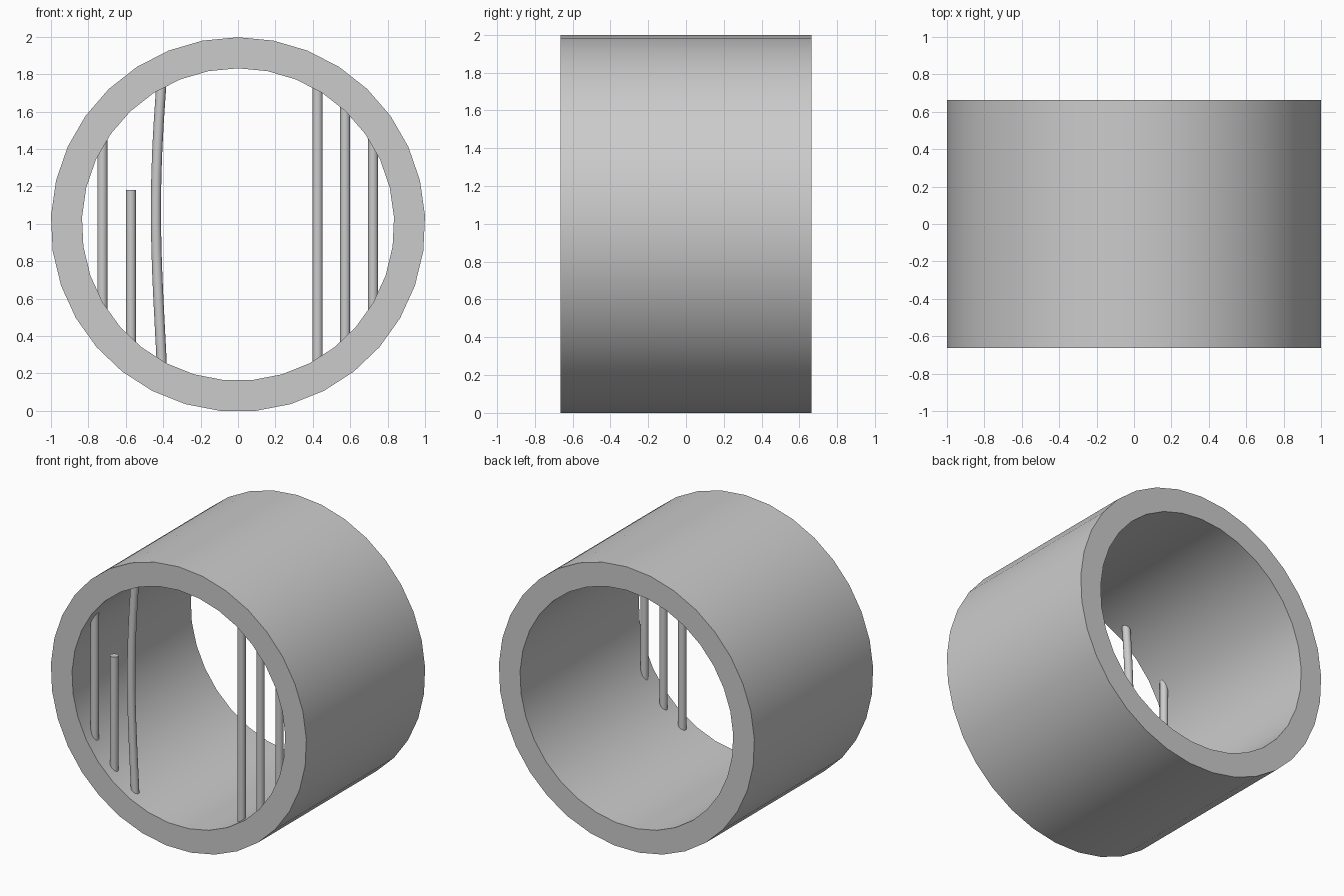
import bpy, bmesh
from math import sin, cos, pi, sqrt, radians

if "Cube" in bpy.data.objects:
    bpy.data.objects.remove(bpy.data.objects["Cube"])

SIDES = 33
R_OUT, R_IN, HALF = 1.001, 0.835, 0.664
CZ = R_OUT * cos(pi / SIDES)      # flat side rests on the ground
BAR_R, BAR_Y = 0.027, -0.567


def finish(name, bm):
    bmesh.ops.recalc_face_normals(bm, faces=bm.faces[:])
    mesh = bpy.data.meshes.new(name)
    bm.to_mesh(mesh)
    bm.free()
    ob = bpy.data.objects.new(name, mesh)
    bpy.context.collection.objects.link(ob)
    bpy.ops.object.select_all(action='DESELECT')
    ob.select_set(True)
    bpy.context.view_layer.objects.active = ob
    bpy.ops.object.shade_smooth_by_angle(angle=radians(30))
    return ob


def skin(bm, loops, closed=False):
    # Bridge consecutive vertex loops with quads
    n = len(loops[0])
    pairs = list(zip(loops, loops[1:]))
    if closed:
        pairs.append((loops[-1], loops[0]))
    for a, b in pairs:
        for i in range(n):
            j = (i + 1) % n
            bm.faces.new((a[i], a[j], b[j], b[i]))


# Thick pipe lying along y
bm = bmesh.new()
loops = []
for r, y in ((R_OUT, -HALF), (R_OUT, HALF), (R_IN, HALF), (R_IN, -HALF)):
    loops.append([bm.verts.new((r * sin(2 * pi * i / SIDES), y,
                                CZ + r * cos(2 * pi * i / SIDES)))
                  for i in range(SIDES)])
skin(bm, loops, closed=True)
finish("pipe", bm)


def bar(name, path, sides=16):
    # Round upright bar through (x, z) points
    bm = bmesh.new()
    loops = [[bm.verts.new((x + BAR_R * cos(2 * pi * i / sides),
                            BAR_Y + BAR_R * sin(2 * pi * i / sides), z))
              for i in range(sides)] for x, z in path]
    skin(bm, loops)
    bm.faces.new(loops[0])
    bm.faces.new(loops[-1])
    finish(name, bm)


def reach(x):
    # Half height that buries the bar end inside the pipe wall
    return sqrt(0.91 ** 2 - x * x)


# Straight bars
for i, x in enumerate((-0.725, 0.426, 0.573, 0.722)):
    h = reach(x)
    bar(f"straight_bar_{i + 1}", [(x, CZ - h), (x, CZ + h)])

# Broken bar ending in mid-air
bar("broken_bar", [(-0.572, CZ - reach(0.572)), (-0.572, 1.18)])

# Bent bar bowing outwards
h = reach(0.41)
bent = []
for i in range(13):
    t = i / 12
    bent.append((-0.405 - 0.034 * sin(pi * t ** 1.15), CZ - h + 2 * h * t))
bar("bent_bar", bent)
